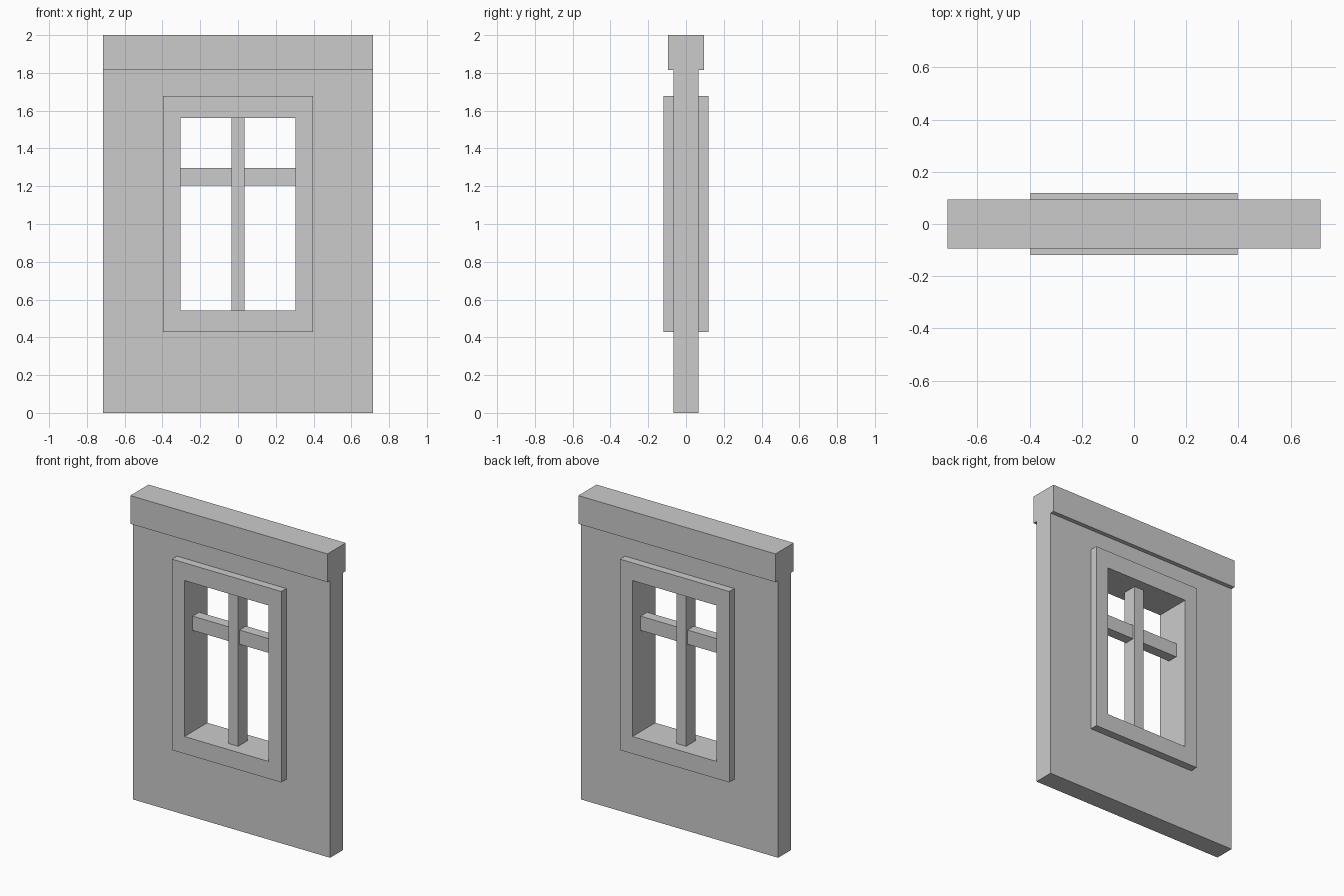
import bpy, bmesh

if "Cube" in bpy.data.objects:
    bpy.data.objects.remove(bpy.data.objects["Cube"])


def finish(name, bm):
    bmesh.ops.recalc_face_normals(bm, faces=bm.faces)
    mesh = bpy.data.meshes.new(name)
    bm.to_mesh(mesh)
    bm.free()
    obj = bpy.data.objects.new(name, mesh)
    bpy.context.collection.objects.link(obj)
    return obj


def box(name, half_x, half_y, z0, z1):
    bm = bmesh.new()
    bmesh.ops.create_cube(bm, size=1)
    for v in bm.verts:
        v.co.x *= 2 * half_x
        v.co.y *= 2 * half_y
        v.co.z = z0 + (v.co.z + 0.5) * (z1 - z0)
    return finish(name, bm)


def ring(name, outer, inner, half_y):
    """Rectangular slab with a rectangular hole; rects are (half_x, z0, z1)."""
    bm = bmesh.new()

    def loop(rect, y):
        hx, z0, z1 = rect
        return [bm.verts.new((x, y, z)) for x, z in
                ((-hx, z0), (hx, z0), (hx, z1), (-hx, z1))]

    loops = [loop(outer, -half_y), loop(outer, half_y),
             loop(inner, half_y), loop(inner, -half_y)]
    for k in range(4):
        a, b = loops[k], loops[(k + 1) % 4]
        for i in range(4):
            j = (i + 1) % 4
            bm.faces.new((a[i], a[j], b[j], b[i]))
    return finish(name, bm)


casing = (0.396, 0.428, 1.678)
opening = (0.305, 0.541, 1.562)

# Wall panel with the casing set into it, projecting on both sides
ring("wall", (0.714, 0.0, 1.815), casing, 0.066)
ring("window_casing", casing, opening, 0.118)

# Coping beam along the top
box("top_beam", 0.714, 0.094, 1.815, 2.0)

# Window bars
box("mullion", 0.035, 0.048, opening[1], opening[2])
box("transom", opening[0], 0.034, 1.204, 1.297)
